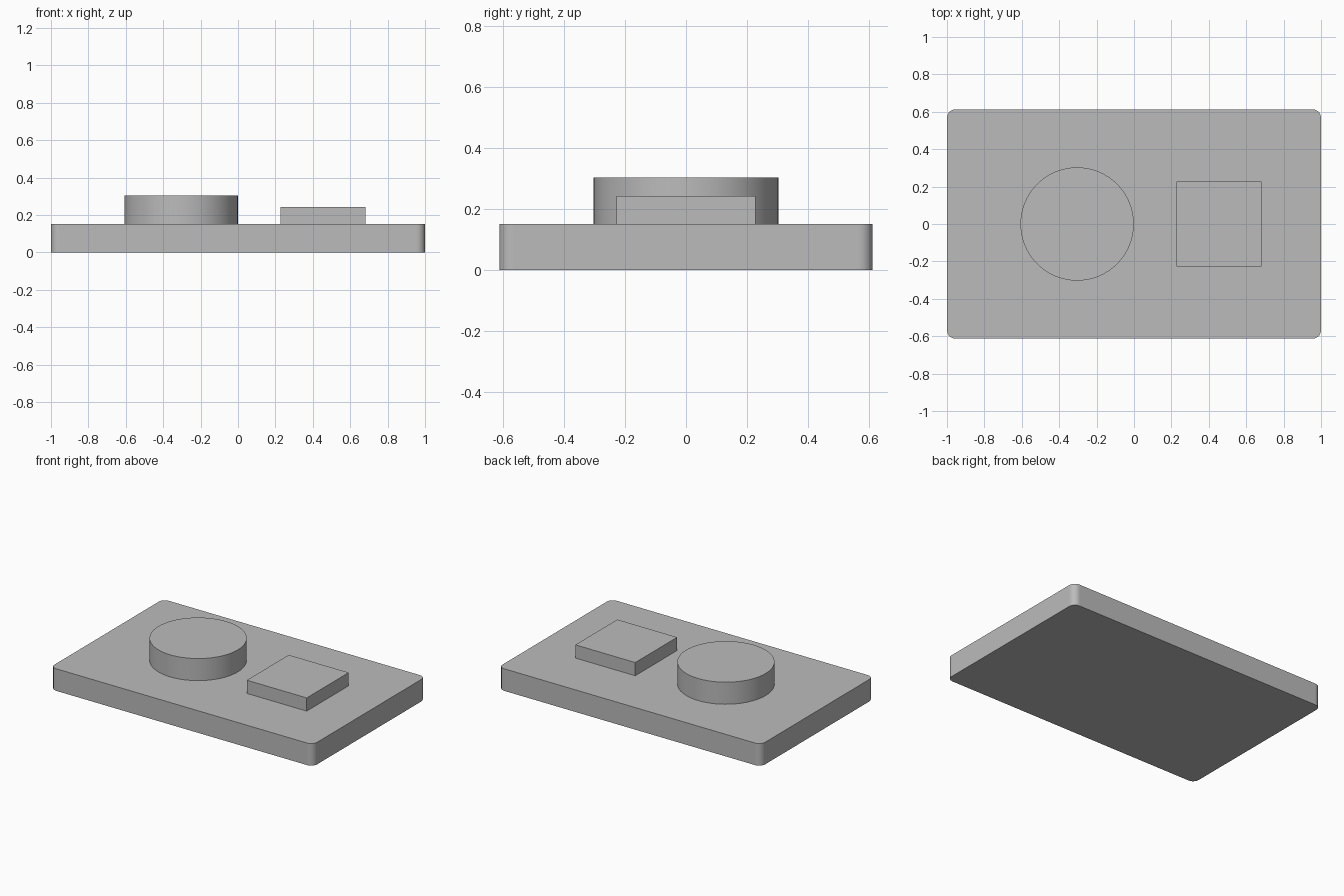
import bpy
import bmesh
from math import radians

cube = bpy.data.objects.get("Cube")
if cube:
    bpy.data.objects.remove(cube, do_unlink=True)

# Single plain grey
grey = bpy.data.materials.new("plain grey")
grey.use_nodes = True
colour = (0.5, 0.5, 0.5, 1)
grey.diffuse_color = colour
grey.node_tree.nodes["Principled BSDF"].inputs["Base Color"].default_value = colour

PLATE_TOP = 0.152


def finish(obj, name):
    obj.name = obj.data.name = name
    obj.data.materials.append(grey)
    bpy.ops.object.shade_smooth_by_angle(angle=radians(30))
    return obj


def box(name, size, x, bottom):
    bpy.ops.mesh.primitive_cube_add(size=1, location=(x, 0, bottom + size[2] / 2))
    obj = bpy.context.object
    obj.scale = size
    bpy.ops.object.transform_apply(location=False, rotation=False, scale=True)
    return finish(obj, name)


# Base plate with rounded upright corners
plate = box("base_plate", (2, 1.225, PLATE_TOP), 0, 0)
bm = bmesh.new()
bm.from_mesh(plate.data)
upright = [e for e in bm.edges if abs(e.verts[0].co.z - e.verts[1].co.z) > 0.1]
bmesh.ops.bevel(bm, geom=upright, offset=0.045, segments=8, profile=0.5,
                affect='EDGES')
bm.to_mesh(plate.data)
bm.free()
bpy.context.view_layer.objects.active = plate
bpy.ops.object.shade_smooth_by_angle(angle=radians(30))

# Round boss on the right half
height = 0.152
bpy.ops.mesh.primitive_cylinder_add(vertices=64, radius=0.303, depth=height,
                                    location=(-0.304, 0, PLATE_TOP + height / 2))
finish(bpy.context.object, "round_boss")

# Low square pad on the left half
box("square_pad", (0.456, 0.456, 0.091), 0.455, PLATE_TOP)
